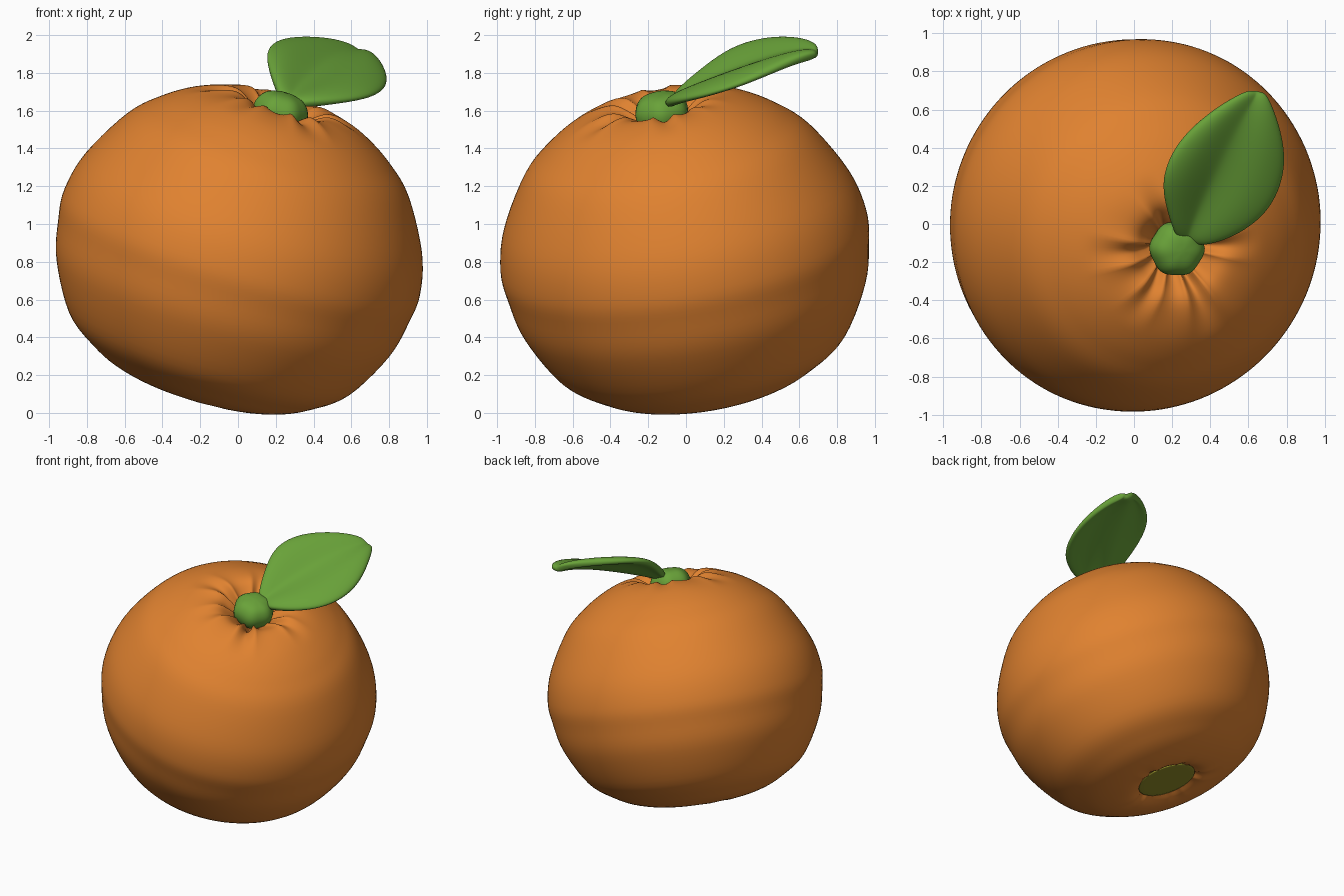
import bpy, bmesh, math
from mathutils import Vector, Matrix

if "Cube" in bpy.data.objects:
    bpy.data.objects.remove(bpy.data.objects["Cube"])

AXIS = Vector((0.28, -0.16, 0.946)).normalized()
TILT = Matrix.Translation((0, 0, 0.83)) @ Vector((0, 0, 1)).rotation_difference(AXIS).to_matrix().to_4x4()


def material(name, rgb):
    m = bpy.data.materials.new(name)
    lin = [((c / 255 + 0.055) / 1.055) ** 2.4 for c in rgb]
    m.diffuse_color = (*lin, 1)
    m.use_nodes = True
    m.node_tree.nodes["Principled BSDF"].inputs["Base Color"].default_value = m.diffuse_color
    return m


ORANGE = material("orange peel", (224, 130, 48))
GREEN = material("leaf green", (105, 162, 57))
OLIVE = material("olive base", (140, 135, 38))


def make(name, verts, faces, mat):
    me = bpy.data.meshes.new(name)
    me.from_pydata(verts, [], faces)
    bm = bmesh.new()
    bm.from_mesh(me)
    bmesh.ops.recalc_face_normals(bm, faces=bm.faces)
    bm.to_mesh(me)
    bm.free()
    me.polygons.foreach_set("use_smooth", [True] * len(me.polygons))
    me.materials.append(mat)
    ob = bpy.data.objects.new(name, me)
    bpy.context.collection.objects.link(ob)
    return ob


def smooth_path(pts, steps):
    """Catmull-Rom curve through the points."""
    p = [Vector(q) for q in pts]
    p = [2 * p[0] - p[1]] + p + [2 * p[-1] - p[-2]]
    out = []
    for i in range(1, len(p) - 2):
        a, b, c, d = p[i - 1:i + 3]
        for k in range(steps):
            t = k / steps
            out.append(0.5 * (2 * b + (c - a) * t + (2 * a - 5 * b + 4 * c - d) * t * t
                              + (3 * b - a - 3 * c + d) * t ** 3))
    return out + [p[-2]]


def lathe(name, profile, mat, n=144, shape=None, steps=5):
    """Revolve (radius, height) points about the tilted axis; both ends close on it."""
    path = smooth_path(profile, steps)
    rings = path[1:-1]
    verts = []
    for r, h in rings:
        for j in range(n):
            a = 2 * math.pi * j / n
            rr, hh = shape(r, h, a) if shape else (r, h)
            verts.append(TILT @ Vector((rr * math.cos(a), rr * math.sin(a), hh)))
    faces = [(i * n + j, i * n + (j + 1) % n, (i + 1) * n + (j + 1) % n, (i + 1) * n + j)
             for i in range(len(rings) - 1) for j in range(n)]
    lo, hi = len(verts), len(verts) + 1
    verts += [TILT @ Vector((0, 0, path[0].y)), TILT @ Vector((0, 0, path[-1].y))]
    last = (len(rings) - 1) * n
    for j in range(n):
        k = (j + 1) % n
        faces += [(lo, k, j), (hi, last + j, last + k)]
    return make(name, verts, faces, mat)


# Creases: (angle in degrees, depth, length) around the stem and around the base
TOP = [(3, .06, .46), (58, .04, .40), (118, .055, .44), (182, .07, .52), (236, .06, .48), (294, .075, .52)]
BASE = [(20, .03, .40), (80, .025, .36), (150, .03, .42), (215, .025, .38), (285, .03, .40)]


def crease(r, h, a):
    for deg, depth, length in (TOP if h > 0 else BASE):
        if abs(h) < 0.5 or r > length:
            continue
        d = (a - math.radians(deg) + math.pi) % (2 * math.pi) - math.pi
        fade = (1 - r / length) ** 1.3 * min(1, r / 0.12) * 1.7
        groove = math.exp(-(d / 0.17) ** 2) - 0.3 * math.exp(-((abs(d) - 0.42) / 0.25) ** 2)
        h -= math.copysign(depth * fade * groove, h)
    return r, h


# Fruit body
lathe("fruit_body", [(0, -.69), (.12, -.69), (.2, -.73), (.3, -.762), (.475, -.725), (.62, -.655),
                     (.78, -.53), (.92, -.28), (.968, -.08), (.982, .08), (.93, .29), (.78, .555),
                     (.64, .69), (.5, .782), (.36, .843), (.26, .858), (.18, .82), (.1, .765), (0, .75)],
      ORANGE, shape=crease)

# Olive patch in the bottom hollow
lathe("base_patch", [(0, -.70), (.15, -.70), (.205, -.722), (.21, -.73), (.2, -.735), (.12, -.735), (0, -.735)],
      OLIVE, n=32, steps=2)

# Stem button
lathe("stem_button", [(0, .72), (.09, .72), (.13, .755), (.143, .80), (.135, .845), (.105, .885), (.06, .905),
                      (0, .912)],
      GREEN, n=40, steps=3,
      shape=lambda r, h, a: (r * (1 + 0.03 * math.cos(6 * a + 0.3)), h))

# Leaf: rows of left edge, midrib, right edge from the stem to the tip
ROWS = [((.22, -.07, 1.66), (.27, -.09, 1.64), (.34, -.11, 1.625)),
        ((.16, .10, 1.81), (.31, .03, 1.70), (.51, -.08, 1.64)),
        ((.14, .25, 1.93), (.40, .22, 1.78), (.71, .05, 1.665)),
        ((.22, .43, 1.975), (.49, .40, 1.85), (.795, .25, 1.72)),
        ((.37, .57, 1.97), (.56, .54, 1.89), (.79, .42, 1.79)),
        ((.50, .655, 1.95), (.61, .635, 1.905), (.74, .58, 1.86)),
        ((.60, .70, 1.92), (.645, .70, 1.90), (.685, .69, 1.89))]
leaf_verts = []
for i, (left, mid, right) in enumerate(ROWS):
    left, mid, right = Vector(left), Vector(mid), Vector(right)
    puff = 0.035 * math.sin(math.pi * (i + 0.3) / 6.6)
    up = Vector((0, 0, puff))
    leaf_verts += [left, left.lerp(mid, 0.4) + up, left.lerp(mid, 0.8) + up * 0.2, mid,
                   mid.lerp(right, 0.25) + up * 0.3, mid.lerp(right, 0.6) + up, right]
W = 7
leaf_faces = [(i * W + j, i * W + j + 1, (i + 1) * W + j + 1, (i + 1) * W + j)
              for i in range(len(ROWS) - 1) for j in range(W - 1)]
leaf = make("leaf", leaf_verts, leaf_faces, GREEN)
solid = leaf.modifiers.new("thickness", "SOLIDIFY")
solid.thickness = 0.055
solid.offset = 0
sub = leaf.modifiers.new("rounding", "SUBSURF")
sub.levels = sub.render_levels = 3
